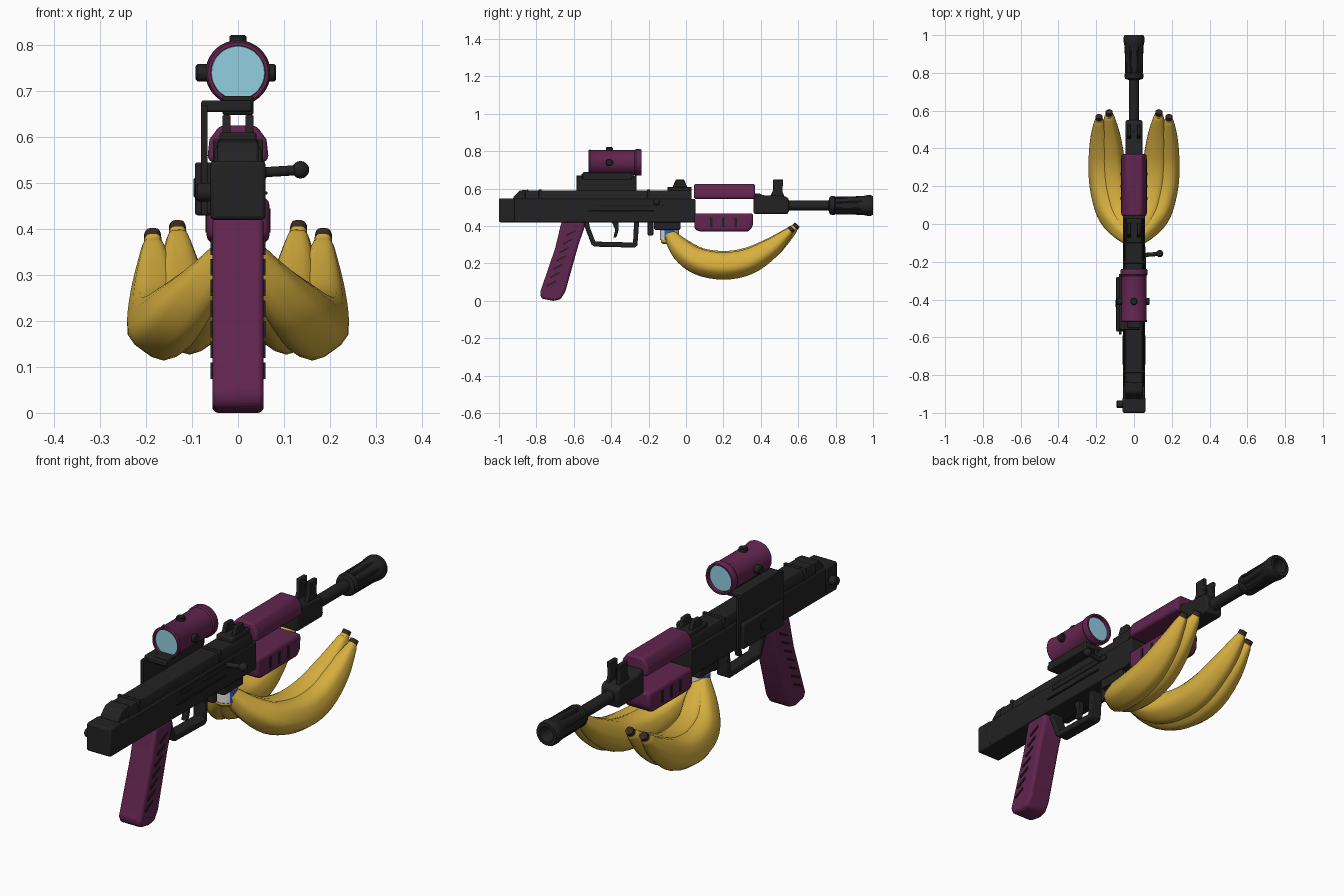
import bpy, bmesh, math
from mathutils import Vector

if "Cube" in bpy.data.objects:
    bpy.data.objects.remove(bpy.data.objects["Cube"])


def mat(name, c):
    m = bpy.data.materials.new(name)
    m.diffuse_color = (*c, 1)
    m.use_nodes = True
    m.node_tree.nodes["Principled BSDF"].inputs["Base Color"].default_value = m.diffuse_color
    return m


DARK = mat("dark_metal", (.016, .016, .017))
PLUM = mat("plum", (.12, .018, .077))
YELLOW = mat("banana_yellow", (.68, .43, .05))
BROWN = mat("tip_brown", (.04, .022, .015))
LENS = mat("lens_blue", (.29, .62, .74))
BLUE = mat("band_blue", (.02, .12, .6))
WHITE = mat("band_white", (.75, .75, .72))


def finish(name, bm, mats, bevel=0.0, angle=35, seg=2):
    bmesh.ops.recalc_face_normals(bm, faces=bm.faces)
    me = bpy.data.meshes.new(name)
    bm.to_mesh(me)
    bm.free()
    ob = bpy.data.objects.new(name, me)
    bpy.context.collection.objects.link(ob)
    for m in mats if isinstance(mats, list) else [mats]:
        me.materials.append(m)
    if bevel:
        b = ob.modifiers.new("bevel", 'BEVEL')
        b.width, b.segments, b.limit_method = bevel, seg, 'ANGLE'
    bpy.ops.object.select_all(action='DESELECT')
    ob.select_set(True)
    bpy.context.view_layer.objects.active = ob
    bpy.ops.object.shade_smooth_by_angle(angle=math.radians(angle))
    return ob


def prism(name, pts, a, b, m, bevel=0.0, axis='x', seg=2):
    """Extrude a (y,z) outline along x, or an (x,z) outline along y."""
    bm = bmesh.new()
    at = (lambda p, q, t: (t, p, q)) if axis == 'x' else (lambda p, q, t: (p, t, q))
    ends = [[bm.verts.new(at(p, q, t)) for p, q in pts] for t in (a, b)]
    n = len(pts)
    for e in ends:
        bm.faces.new(e)
    for i in range(n):
        j = (i + 1) % n
        bm.faces.new((ends[0][i], ends[0][j], ends[1][j], ends[1][i]))
    return finish(name, bm, m, bevel, seg=seg)


def box(name, x, y, z, m, bevel=0.0):
    return prism(name, [(y[0], z[0]), (y[1], z[0]), (y[1], z[1]), (y[0], z[1])], x[0], x[1], m, bevel)


def lathe(name, prof, origin, axis, m, n=28):
    """Revolve (radius, distance) points about an axis through origin."""
    ax = Vector(axis).normalized()
    q = Vector((0, 0, 1)).rotation_difference(ax)
    bm = bmesh.new()
    rings = [[bm.verts.new(Vector(origin) + q @ Vector((r * math.cos(k * math.tau / n), r * math.sin(k * math.tau / n), d)))
              for k in range(n)] for r, d in prof]
    for r0, r1 in zip(rings, rings[1:]):
        for k in range(n):
            bm.faces.new((r0[k], r0[(k + 1) % n], r1[(k + 1) % n], r1[k]))
    bm.faces.new(rings[0])
    bm.faces.new(rings[-1])
    return finish(name, bm, m)


def cyl(name, r, origin, axis, length, m, c=.004, n=24):
    return lathe(name, [(r - c, 0), (r, c), (r, length - c), (r - c, length)], origin, axis, m, n)


# Receiver, rear block and dust cover
box("receiver", (-.058, .058), (-.93, .05), (.42, .545), DARK, .006)
box("rear_block", (-.06, .06), (-1, -.915), (.42, .548), DARK, .008)
prism("top_cover", [(-.053, .53), (.053, .53), (.051, .57), (.042, .59), (-.042, .59), (-.051, .57)],
      -.86, .03, DARK, .003, 'y')
prism("cover_rear_slope", [(-.93, .53), (-.84, .53), (-.84, .595), (-.89, .59), (-.92, .56)], -.045, .045, DARK, .006)
for y in (-.78, -.2):
    box("cover_rib", (-.054, .054), (y - .008, y + .008), (.53, .595), DARK, .003)
cyl("sling_knob", .02, (-.05, -.955, .48), (-1, 0, 0), .042, DARK)
box("ejection_slot", (.056, .062), (-.49, -.12), (.51, .532), DARK, .002)
box("side_rib", (.055, .064), (-.52, -.17), (.475, .482), DARK, .002)
box("magazine_well", (-.05, .05), (-.17, -.03), (.38, .43), DARK, .006)
box("magazine_catch", (-.02, .02), (-.205, -.175), (.35, .43), DARK, .005)

# Charging handle
cyl("charging_handle_arm", .011, (.045, -.165, .523), (1, .08, .06), .09, DARK, .002, 16)
lathe("charging_handle_ball", [(.019 * math.sin(t * math.pi / 10), -.019 * math.cos(t * math.pi / 10)) for t in
                               [.05, 1, 2, 3, 4, 5, 6, 7, 8, 9, 9.95]], (.136, -.157, .529), (1, 0, 0), DARK, 20)

# Grip with slanted grooves on both sides
prism("grip", [(-.545, .425), (-.665, .425), (-.70, .28), (-.782, .04), (-.772, .012), (-.71, 0), (-.67, .008),
               (-.645, .05), (-.575, .30), (-.54, .40)], -.056, .056, PLUM, .016, seg=3)
for i in range(7):
    t = i / 6
    y, z = -.615 - .105 * t, .36 - .27 * t
    for s in (-1, 1):
        prism("grip_groove", [(y - .025, z - .016), (y + .025, z + .01), (y + .025, z + .02), (y - .025, z - .006)],
              s * .053, s * .060, DARK)

# Trigger guard and trigger
prism("trigger_guard", [(-.555, .43), (-.505, .30), (-.49, .29), (-.275, .285), (-.26, .295), (-.25, .43), (-.277, .43),
                        (-.283, .312), (-.485, .317), (-.515, .395), (-.52, .43)], -.028, .028, DARK, .004)
prism("trigger", [(-.40, .43), (-.36, .43), (-.36, .38), (-.372, .34), (-.388, .338), (-.378, .38)],
      -.014, .014, DARK, .003)

# Scope side mount
box("mount_side_plate", (-.08, -.066), (-.585, -.265), (.43, .67), DARK, .003)
box("mount_clamp", (-.094, -.055), (-.57, -.28), (.43, .545), DARK, .006)
box("mount_top_plate", (-.08, .03), (-.56, -.28), (.655, .68), DARK, .005)
box("mount_saddle", (-.034, .034), (-.55, -.29), (.648, .69), DARK, .005)
cyl("mount_screw", .022, (-.08, -.42, .49), (-1, 0, 0), .017, DARK)

# Scope: hollow plum tube, lenses and knobs
S = Vector((0, -.52, .74))
lathe("scope_tube", [(.058, .02), (.059, 0), (.066, 0), (.070, .006), (.066, .014), (.066, .245), (.071, .252), (.071, .276),
                     (.068, .282), (.06, .282), (.058, .26)], S, (0, 1, 0), PLUM, 36)
cyl("rear_lens", .0585, S + Vector((0, .012, 0)), (0, 1, 0), .009, LENS, .001, 36)
cyl("front_lens", .0585, S + Vector((0, .258, 0)), (0, 1, 0), .009, LENS, .001, 36)
for axis, h in (((1, 0, 0), .083), ((-1, 0, 0), .092), ((0, 0, 1), .082)):
    cyl("scope_knob", .019, Vector((0, -.41, .74)) + Vector(axis) * .06, axis, h - .06, DARK)

# Rear sight
box("rear_sight_base", (-.04, .04), (-.10, .03), (.585, .61), DARK, .005)
for s in (-1, 1):
    prism("rear_sight_wing", [(-.075, .60), (.01, .60), (-.01, .648), (-.055, .648)], s * .016, s * .034, DARK, .003)

# Handguards with dark slots
prism("upper_handguard", [(-.062, .545), (.062, .545), (.066, .56), (.062, .595), (.04, .625), (-.04, .625), (-.062, .595),
                          (-.066, .56)], .042, .37, PLUM, .01, 'y', 3)
prism("lower_handguard", [(.045, .468), (.36, .468), (.358, .40), (.335, .37), (.07, .37), (.045, .385)],
      -.068, .068, PLUM, .016, seg=3)
for y in (.135, .2, .265):
    for s in (-1, 1):
        box("handguard_slot", sorted((s * .064, s * .0705)), (y - .007, y + .007), (.393, .445), DARK)

# Front sight block
prism("front_sight_block", [(.362, .465), (.545, .465), (.55, .48), (.55, .545), (.53, .56), (.41, .565), (.39, .575),
                            (.362, .575)], -.044, .044, DARK, .008)
for s in (-1, 1):
    prism("front_sight_wing", [(.445, .55), (.53, .55), (.515, .585), (.52, .648), (.465, .648), (.465, .59)],
          s * .016, s * .034, DARK, .003)
cyl("front_sight_post", .006, (0, .49, .55), (0, 0, 1), .07, DARK, .001, 12)

# Barrel and slotted muzzle
cyl("barrel", .027, (0, .50, .51), (0, 1, 0), .32, DARK)
lathe("muzzle", [(.03, 0), (.047, .006), (.05, .015), (.05, .03), (.043, .037), (.052, .19), (.054, .195), (.055, .205),
                 (.055, .225), (.05, .237), (.034, .237), (.03, .225), (.03, .16)], (0, .763, .51), (0, 1, 0), DARK, 28)
for k in range(8):
    a = (k + .5) * math.tau / 8
    cyl("muzzle_rib", .008, (.044 * math.cos(a), .80, .51 + .044 * math.sin(a)), (0, 1, 0), .16, DARK, .002, 8)


# Bananas: smooth swept bodies with five soft ridges and brown tips
def banana(name, ctrl):
    P = [Vector(c) for c in ctrl]
    P = [P[0] * 2 - P[1]] + P + [P[-1] * 2 - P[-2]]
    pts = []
    for i in range(1, len(P) - 2):
        a, b, c, d = P[i - 1:i + 3]
        for k in range(4):
            t = k / 4
            pts.append(.5 * (2 * b + (c - a) * t + (2 * a - 5 * b + 4 * c - d) * t * t + (3 * b - a - 3 * c + d) * t ** 3))
    pts.append(P[-2])
    bm = bmesh.new()
    n, rings = 20, []
    for i, p in enumerate(pts):
        t = (pts[min(i + 1, len(pts) - 1)].xyz - pts[max(i - 1, 0)].xyz).normalized()
        u = (Vector((1, 0, 0)) - t * t.x).normalized()
        v = t.cross(u)
        ring = []
        for k in range(n):
            a = k * math.tau / n
            r = p.w * (1 + .045 * math.cos(5 * (a - math.pi / 2)))
            ring.append(bm.verts.new(p.xyz + u * r * math.cos(a) + v * r * math.sin(a)))
        rings.append(ring)
    for i, (r0, r1) in enumerate(zip(rings, rings[1:])):
        for k in range(n):
            f = bm.faces.new((r0[k], r0[(k + 1) % n], r1[(k + 1) % n], r1[k]))
            f.material_index = int(i >= len(pts) - 4)
    bm.faces.new(rings[0])
    bm.faces.new(rings[-1]).material_index = 1
    finish(name, bm, [YELLOW, BROWN], angle=50)


for s in (-1, 1):
    banana("outer_banana", [(s * .02, -.085, .35, .035), (s * .075, -.02, .27, .058), (s * .13, .07, .212, .07),
                            (s * .162, .2, .19, .073), (s * .172, .33, .212, .069), (s * .178, .45, .28, .053),
                            (s * .184, .535, .354, .028), (s * .185, .552, .372, .02), (s * .186, .57, .39, .018)])
    banana("inner_banana", [(s * .02, -.085, .35, .035), (s * .04, -.025, .285, .054), (s * .08, .07, .222, .066),
                            (s * .105, .2, .2, .07), (s * .117, .33, .22, .068), (s * .125, .46, .29, .053),
                            (s * .130, .56, .372, .028), (s * .131, .577, .389, .02), (s * .132, .594, .408, .018)])

# Banana crown with a blue and white band
cyl("banana_crown", .046, (0, -.088, .305), (0, 0, 1), .08, YELLOW, .008)
band = cyl("crown_band", .05, (0, -.088, .325), (0, 0, 1), .055, WHITE, .001, 32)
band.data.materials.append(BLUE)
for f in band.data.polygons:
    if abs(f.normal.x) > .88:
        f.material_index = 1
